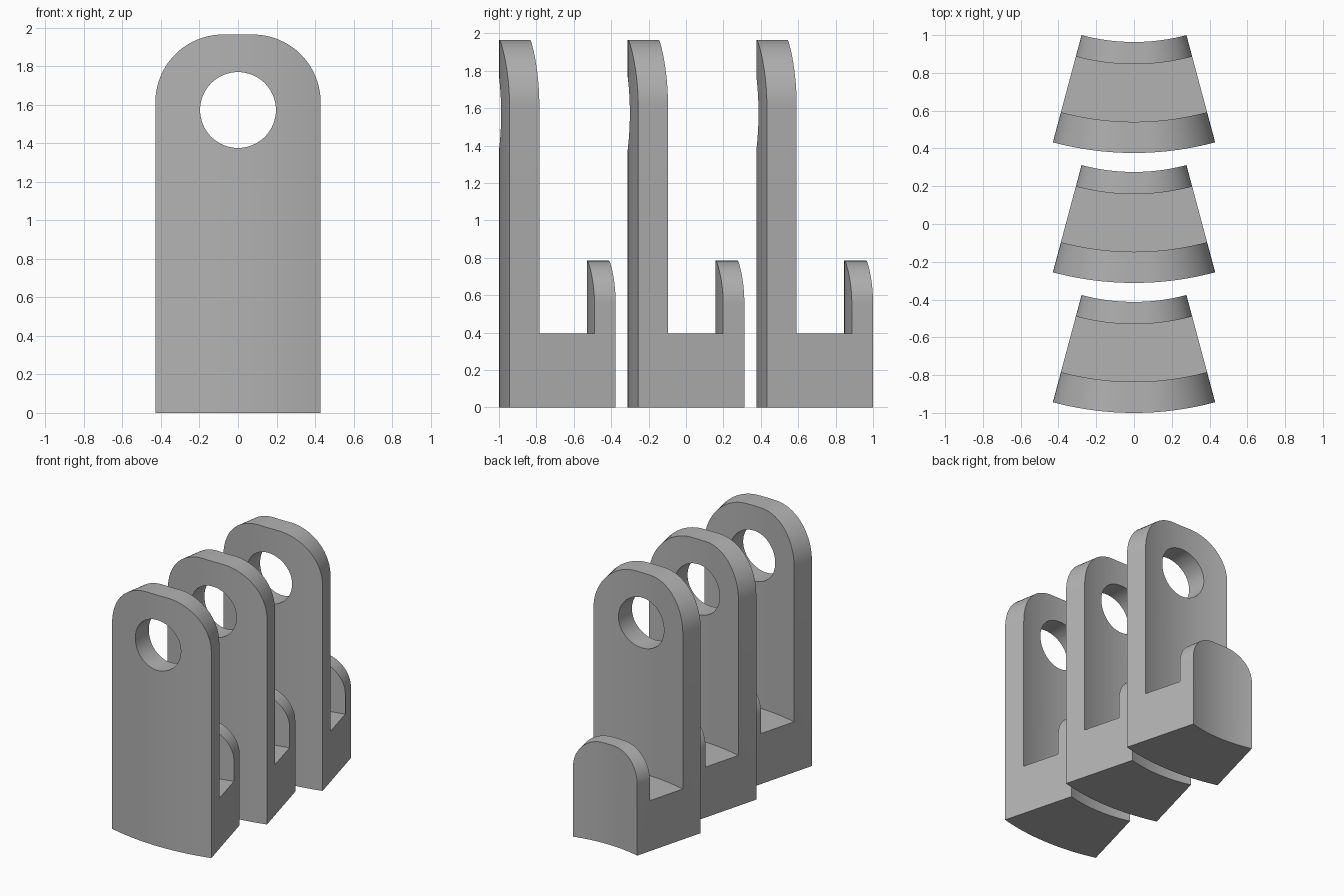
import bpy, bmesh, math

if "Cube" in bpy.data.objects:
    bpy.data.objects.remove(bpy.data.objects["Cube"])

HALF = math.radians(15)                            # half the sector angle
R_OUT, R_PLATE, R_LUG, R_IN = 1.66, 1.495, 1.19, 1.0725
FLOOR, PLATE_TOP, LUG_TOP = 0.395, 1.965, 0.785
PLATE_ROUND, LUG_ROUND = 0.355, 0.23               # corner heights
FLAT = HALF * 0.175                                # half angle of the flat top
STEPS = 20

grey = bpy.data.materials.new("grey")
grey.diffuse_color = (0.45, 0.45, 0.45, 1)
grey.use_nodes = True
grey.node_tree.nodes["Principled BSDF"].inputs["Base Color"].default_value = grey.diffuse_color

# angles and corner drops across the sector, finer towards the sides
half = [(FLAT + (HALF - FLAT) * math.sin(t), 1 - math.cos(t))
        for t in (math.pi / 2 * i / STEPS for i in range(STEPS + 1))]
half = [(0, 0), (FLAT / 2, 0)] + half
columns = [(-a, d) for a, d in reversed(half[1:])] + half


def make_bracket(name, shift):
    # U-shaped radial section lofted around the arc
    bm = bmesh.new()
    rings = []
    for a, drop in columns:
        zp = PLATE_TOP - PLATE_ROUND * drop
        zl = LUG_TOP - LUG_ROUND * drop
        section = [(R_OUT, 0), (R_OUT, zp), (R_PLATE, zp), (R_PLATE, FLOOR),
                   (R_LUG, FLOOR), (R_LUG, zl), (R_IN, zl), (R_IN, 0)]
        rings.append([bm.verts.new((r * math.sin(a), R_OUT - 1 - r * math.cos(a), z))
                      for r, z in section])
    for p, q in zip(rings, rings[1:]):
        for i in range(8):
            j = (i + 1) % 8
            bm.faces.new((p[i], p[j], q[j], q[i]))
    bm.faces.new(rings[0])
    bm.faces.new(rings[-1])
    bmesh.ops.recalc_face_normals(bm, faces=bm.faces)
    mesh = bpy.data.meshes.new(name)
    bm.to_mesh(mesh)
    bm.free()
    mesh.materials.append(grey)
    ob = bpy.data.objects.new(name, mesh)
    bpy.context.collection.objects.link(ob)

    # round hole through the tall plate
    bpy.ops.mesh.primitive_cylinder_add(vertices=64, radius=0.197, depth=0.5,
                                        location=(0, -0.9, 1.573),
                                        rotation=(math.pi / 2, 0, 0))
    cutter = bpy.context.object
    cutter.name = "hole_cutter"
    cutter.hide_render = True
    cutter.data.materials.append(grey)
    mod = ob.modifiers.new("hole", 'BOOLEAN')
    mod.operation, mod.solver, mod.object = 'DIFFERENCE', 'EXACT', cutter
    bpy.ops.object.select_all(action='DESELECT')
    ob.select_set(True)
    bpy.context.view_layer.objects.active = ob
    bpy.ops.object.modifier_apply(modifier="hole")
    bpy.data.objects.remove(cutter)
    bpy.ops.object.shade_smooth_by_angle(angle=math.radians(30))
    ob.location.y = shift


# three identical brackets in a row
for name, shift in (("front_bracket", 0), ("middle_bracket", 0.688), ("back_bracket", 1.376)):
    make_bracket(name, shift)
